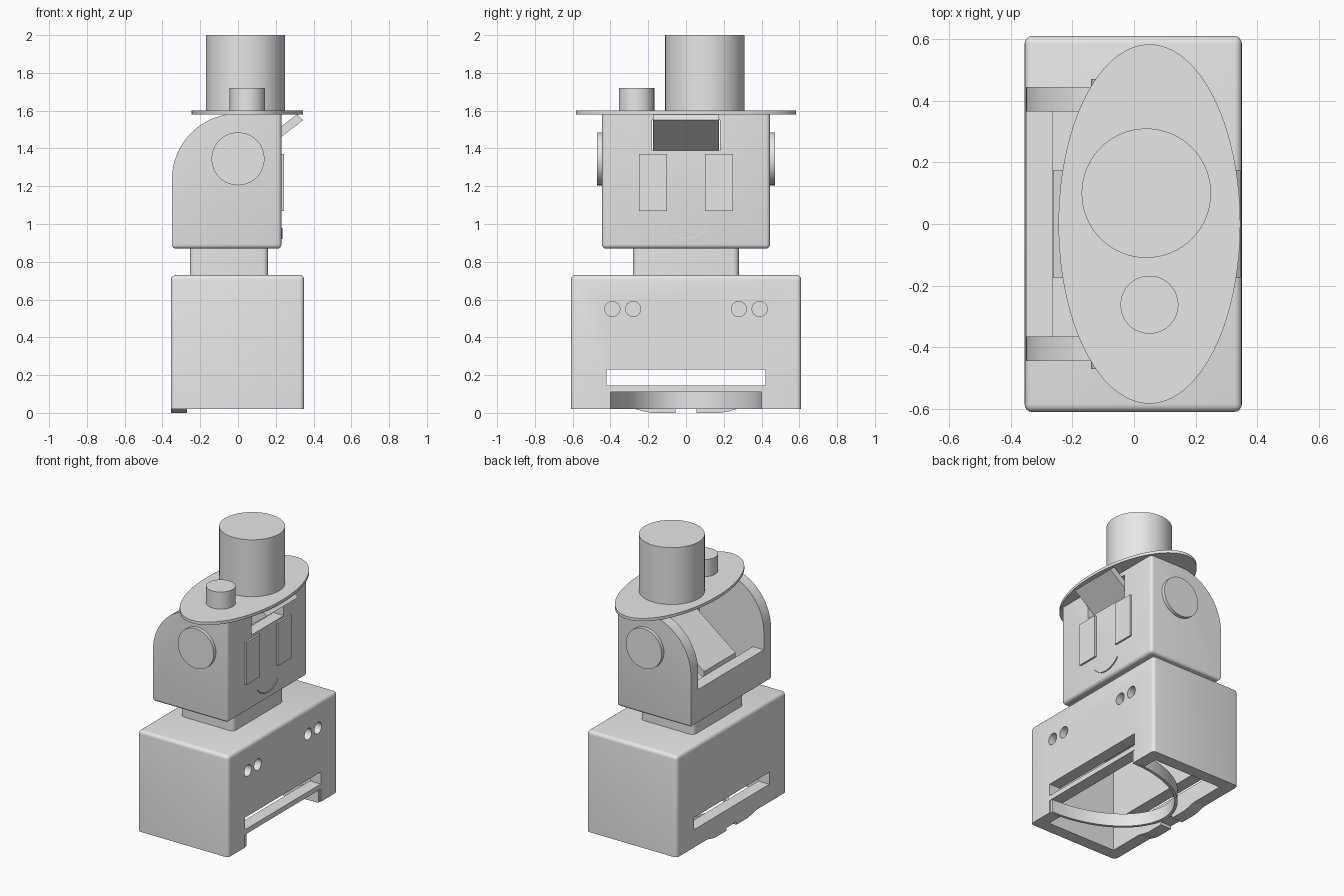
import bpy
import bmesh
from math import sin, cos, pi, radians

old = bpy.data.objects.get("Cube")
if old:
    bpy.data.objects.remove(old, do_unlink=True)

grey = bpy.data.materials.new("plain_grey")
grey.use_nodes = True
grey.diffuse_color = (0.8, 0.8, 0.8, 1)
grey.node_tree.nodes["Principled BSDF"].inputs["Base Color"].default_value = grey.diffuse_color
parts = []


def prism(name, points, axis, lo, hi, bevel=0, rule=None):
    """Extrude a 2D outline along an axis, bevelling the edges the rule picks."""
    place = {"x": lambda p, q, h: (h, p, q),
             "y": lambda p, q, h: (p, h, q),
             "z": lambda p, q, h: (p, q, h)}[axis]
    bm = bmesh.new()
    face = bm.faces.new([bm.verts.new(place(p, q, lo)) for p, q in points])
    ext = bmesh.ops.extrude_face_region(bm, geom=[face])
    step = place(0, 0, hi - lo)
    bmesh.ops.translate(bm, vec=step,
                        verts=[v for v in ext["geom"] if isinstance(v, bmesh.types.BMVert)])
    bmesh.ops.recalc_face_normals(bm, faces=bm.faces)
    if bevel:
        edges = [e for e in bm.edges if rule(*[v.co for v in e.verts])]
        bmesh.ops.bevel(bm, geom=edges, offset=bevel, segments=4, profile=0.5, affect="EDGES")
    mesh = bpy.data.meshes.new(name)
    bm.to_mesh(mesh)
    bm.free()
    mesh.materials.append(grey)
    obj = bpy.data.objects.new(name, mesh)
    bpy.context.collection.objects.link(obj)
    parts.append(obj)
    return obj


def rect(x0, x1, y0, y1):
    return [(x0, y0), (x1, y0), (x1, y1), (x0, y1)]


def arc(cx, cy, rx, ry, start=0, end=360, n=64):
    """Points along an elliptic arc; a full turn drops the repeated point."""
    count = n if end - start == 360 else n + 1
    angles = [radians(start + (end - start) * i / n) for i in range(count)]
    return [(cx + rx * cos(a), cy + ry * sin(a)) for a in angles]


def cut(target, *args):
    cutter = prism("cutter", *args)
    parts.remove(cutter)
    cutter.hide_render = True
    mod = target.modifiers.new("cut", "BOOLEAN")
    mod.operation = "DIFFERENCE"
    mod.solver = "EXACT"
    mod.object = cutter
    bpy.context.view_layer.objects.active = target
    bpy.ops.object.modifier_apply(modifier=mod.name)
    bpy.data.objects.remove(cutter, do_unlink=True)


# Hollow body, open below, with paper slots, a front notch and screw holes
body = prism("body", rect(-0.355, 0.35, -0.61, 0.61), "z", 0.02, 0.73, 0.025,
             lambda a, b: max(a.z, b.z) > 0.1)
cut(body, rect(-0.27, 0.265, -0.525, 0.525), "z", -0.1, 0.645)
cut(body, rect(-0.42, 0.42, 0.145, 0.23), "x", -0.5, 0.5)
cut(body, rect(-0.42, 0.42, -0.1, 0.11), "x", 0.2, 0.5)
for y in (-0.39, -0.28, 0.28, 0.39):
    cut(body, arc(y, 0.55, 0.04, 0.04, n=32), "x", 0.3, 0.5)

# Curved strap behind the notch
strap_outline = (arc(0.345, 0, 0.615, 0.42, 90, 270, 40)
                 + arc(0.345, 0, 0.595, 0.4, 90, 270, 40)[::-1])
prism("strap", strap_outline, "z", 0.02, 0.11)

# Tapered feet under the rear wall
for side, label in ((1, "left"), (-1, "right")):
    outline = [(0.055, 0.03), (0.055, 0), (0.18, 0), (0.22, 0.007), (0.27, 0.02), (0.27, 0.03)]
    prism("foot_" + label, [(side * y, z) for y, z in outline], "x", -0.355, -0.27)

# Neck
prism("neck", rect(-0.255, 0.16, -0.28, 0.28), "z", 0.72, 0.89, 0.03,
      lambda a, b: abs(a.z - b.z) > 0.1)

# Head with rounded cheeks, open at the rear
head_outline = ([(-0.35, 0.87), (0.23, 0.87), (0.23, 1.585)]
                + arc(0, 1.235, 0.35, 0.35, 90, 180, 24))
head = prism("head", head_outline, "y", -0.445, 0.445, 0.022,
             lambda a, b: max(a.z, b.z) < 0.9 or (min(a.x, b.x) > 0.2 and abs(a.z - b.z) > 0.1))
cut(head, rect(-0.265, 0.15, -0.365, 0.365), "z", 0.95, 1.8)
cut(head, rect(-0.6, 0, 1.11, 1.8), "y", -0.365, 0.365)
cut(head, rect(-0.18, 0.18, 1.39, 1.55), "x", 0.05, 0.5)

# Sloping chute through the head
prism("chute", [(-0.263, 1.085), (0.345, 1.55), (0.312, 1.58), (-0.263, 1.14)],
      "y", -0.175, 0.175)

# Eyes, ears and smile
for side, label in ((1, "left"), (-1, "right")):
    prism("eye_" + label, rect(*sorted((side * 0.1, side * 0.25)), 1.07, 1.37), "x", 0.225, 0.243)
    prism("ear_" + label, arc(0, 1.345, 0.14, 0.14), "y", side * 0.44, side * 0.47)
smile = arc(0, 1.05, 0.14, 0.13, 215, 325, 24) + arc(0, 1.05, 0.134, 0.124, 215, 325, 24)[::-1]
prism("smile", smile, "x", 0.225, 0.236)

# Hat: oval brim, tall crown and small side post
prism("hat_brim", arc(0.05, 0, 0.295, 0.583, n=96), "z", 1.58, 1.6)
prism("hat_crown", arc(0.04, 0.1, 0.21, 0.21), "z", 1.595, 2.0)
prism("hat_post", arc(0.05, -0.262, 0.094, 0.094), "z", 1.595, 1.72)

# Smooth round surfaces, keep hard edges
bpy.ops.object.select_all(action="DESELECT")
for obj in parts:
    obj.select_set(True)
bpy.context.view_layer.objects.active = parts[0]
bpy.ops.object.shade_smooth_by_angle(angle=radians(30))
